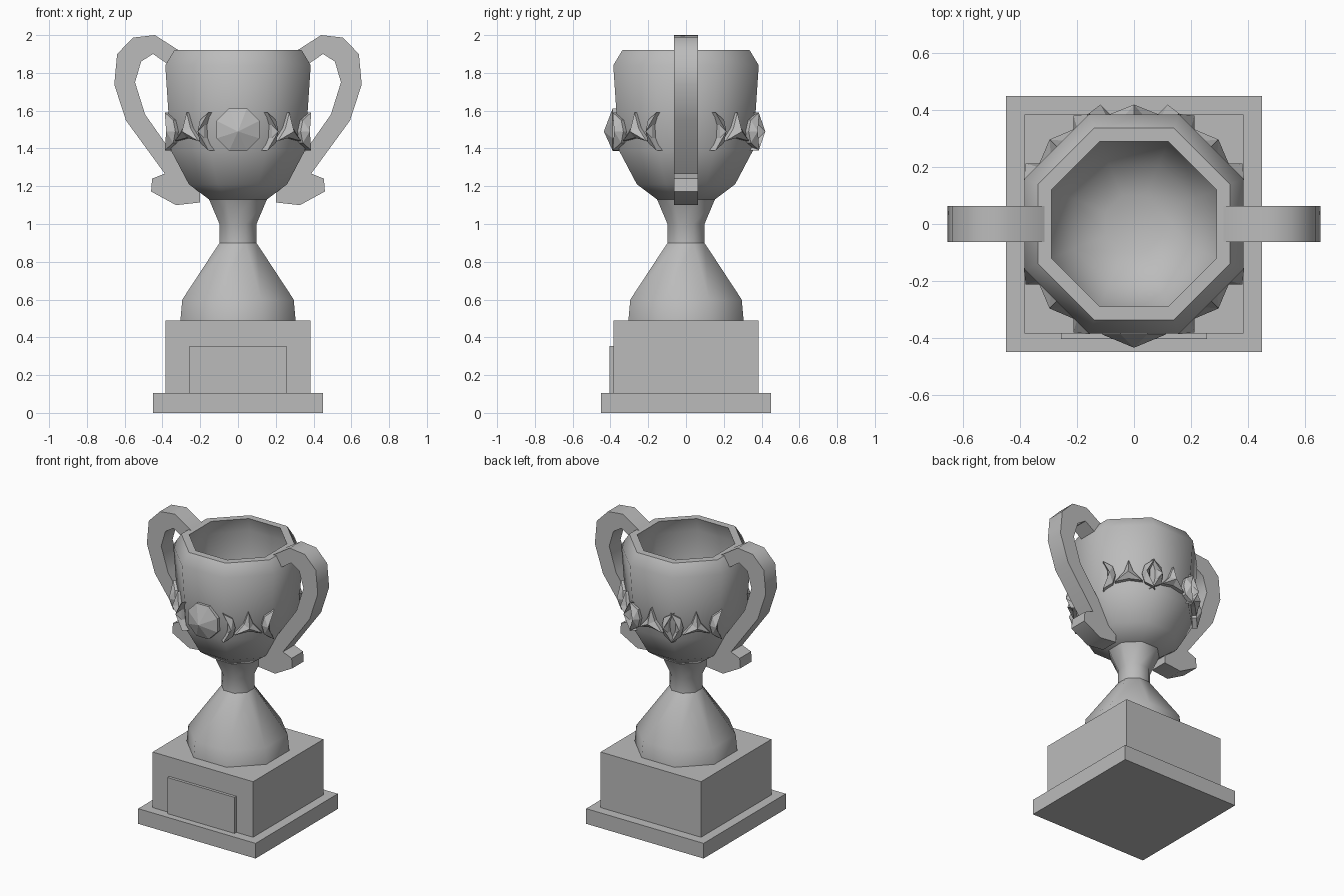
import bpy, bmesh, math
from mathutils import Vector, Matrix

cube = bpy.data.objects.get("Cube")
if cube:
    bpy.data.objects.remove(cube, do_unlink=True)

grey = bpy.data.materials.new("plain grey")
grey.use_nodes = True
tone = (0.5, 0.5, 0.5, 1)
grey.diffuse_color = tone
grey.node_tree.nodes["Principled BSDF"].inputs["Base Color"].default_value = tone


def finish(name, bm, smooth=None):
    """Turn a bmesh into a named object, optionally smoothed below an angle."""
    bmesh.ops.recalc_face_normals(bm, faces=bm.faces)
    mesh = bpy.data.meshes.new(name)
    bm.to_mesh(mesh)
    bm.free()
    mesh.materials.append(grey)
    obj = bpy.data.objects.new(name, mesh)
    bpy.context.collection.objects.link(obj)
    if smooth:
        bpy.ops.object.select_all(action='DESELECT')
        obj.select_set(True)
        bpy.context.view_layer.objects.active = obj
        bpy.ops.object.shade_smooth_by_angle(angle=math.radians(smooth))
    return obj


def box(name, low, high):
    bm = bmesh.new()
    low, high = Vector(low), Vector(high)
    size = Matrix.Diagonal((*(high - low), 1))
    bmesh.ops.create_cube(bm, size=1, matrix=Matrix.Translation((low + high) / 2) @ size)
    return finish(name, bm)


def lathe(name, profile, sides=8):
    """Spin (flat radius, height) points into an eight-sided form, flats on the axes."""
    bm = bmesh.new()
    rings = []
    for flat, z in profile:
        r = flat / math.cos(math.pi / sides)
        angles = [(i + 0.5) * math.tau / sides for i in range(sides)]
        rings.append([bm.verts.new((r * math.cos(a), r * math.sin(a), z)) for a in angles])
    for a, b in zip(rings, rings[1:]):
        for i in range(sides):
            j = (i + 1) % sides
            bm.faces.new((a[i], a[j], b[j], b[i]))
    bm.faces.new(rings[0])
    bm.faces.new(rings[-1])
    return finish(name, bm, 50)


def ornament(name, outline, angle, shift, back, peak):
    """Raised faceted badge: outline on the cup wall, rising to a central point."""
    bm = bmesh.new()
    spin = Matrix.Rotation(angle, 4, 'Z')
    place = lambda x, z, d: spin @ Vector((x + shift, -d, z + 1.49))
    base = [bm.verts.new(place(x, z, back - 0.05)) for x, z in outline]
    rim = [bm.verts.new(place(x, z, back)) for x, z in outline]
    tip = bm.verts.new(place(0, 0, peak))
    for i in range(len(rim)):
        j = (i + 1) % len(rim)
        bm.faces.new((base[i], base[j], rim[j], rim[i]))
        bm.faces.new((rim[i], rim[j], tip))
    bm.faces.new(base)
    return finish(name, bm)


# Square pedestal with front plate
box("plinth", (-0.45, -0.45, 0), (0.45, 0.45, 0.105))
box("pedestal", (-0.385, -0.385, 0.105), (0.385, 0.385, 0.49))
box("front_plate", (-0.257, -0.405, 0.105), (0.257, -0.38, 0.355))

# Turned foot, neck and hollow bowl
lathe("foot", [(0.305, 0.49), (0.295, 0.6), (0.098, 0.9)])
lathe("neck", [(0.098, 0.9), (0.098, 1.0), (0.153, 1.13)])
lathe("bowl", [(0.153, 1.13), (0.26, 1.21), (0.355, 1.39), (0.385, 1.84), (0.337, 1.92),
               (0.29, 1.92), (0.325, 1.82), (0.305, 1.42), (0.21, 1.26), (0.1, 1.21)])

# Scrolled handles, one profile used on both sides
handle = [(0.307, 1.915), (0.44, 2.0), (0.555, 1.987), (0.64, 1.9), (0.655, 1.738),
          (0.593, 1.548), (0.388, 1.267), (0.455, 1.24), (0.46, 1.172), (0.328, 1.1),
          (0.2, 1.114), (0.2, 1.2), (0.33, 1.4), (0.355, 1.385), (0.492, 1.58), (0.545, 1.75),
          (0.513, 1.86), (0.45, 1.9), (0.37, 1.845), (0.33, 1.87)]
for side, name in ((1, "left_handle"), (-1, "right_handle")):
    bm = bmesh.new()
    near = [bm.verts.new((side * x, -0.0625, z)) for x, z in handle]
    face = bm.faces.new(near)
    copy = bmesh.ops.extrude_face_region(bm, geom=[face], use_keep_orig=True)
    moved = [v for v in copy["geom"] if isinstance(v, bmesh.types.BMVert)]
    bmesh.ops.translate(bm, verts=moved, vec=(0, 0.125, 0))
    finish(name, bm, 50)

# Faceted front gem
turn = [(i + 0.5) * math.tau / 8 for i in range(8)]
gem = [(0.122 * math.cos(a), 0.01 + 0.122 * math.sin(a)) for a in turn]
ornament("front_gem", gem, 0, 0, 0.388, 0.435)

# Three-pointed stars between pairs of crescents
star = []
for i in range(6):
    a = math.pi / 2 + i * math.pi / 3
    r = 0.1 if i % 2 == 0 else 0.034
    star.append((r * math.cos(a), r * math.sin(a)))
crescent = [(0.045, 0.1), (-0.018, 0.06), (-0.034, 0), (-0.018, -0.06),
            (0.045, -0.1), (0.014, -0.035), (0.014, 0.035)]
for step in (1, 3, 4, 5, 7):
    angle = step * math.pi / 4
    ornament("star_%d" % step, star, angle, 0, 0.385, 0.42)
    for side in (-1, 1):
        outline = [(side * x, z) for x, z in crescent]
        ornament("crescent_%d" % step, outline, angle, side * 0.118, 0.385, 0.42)
